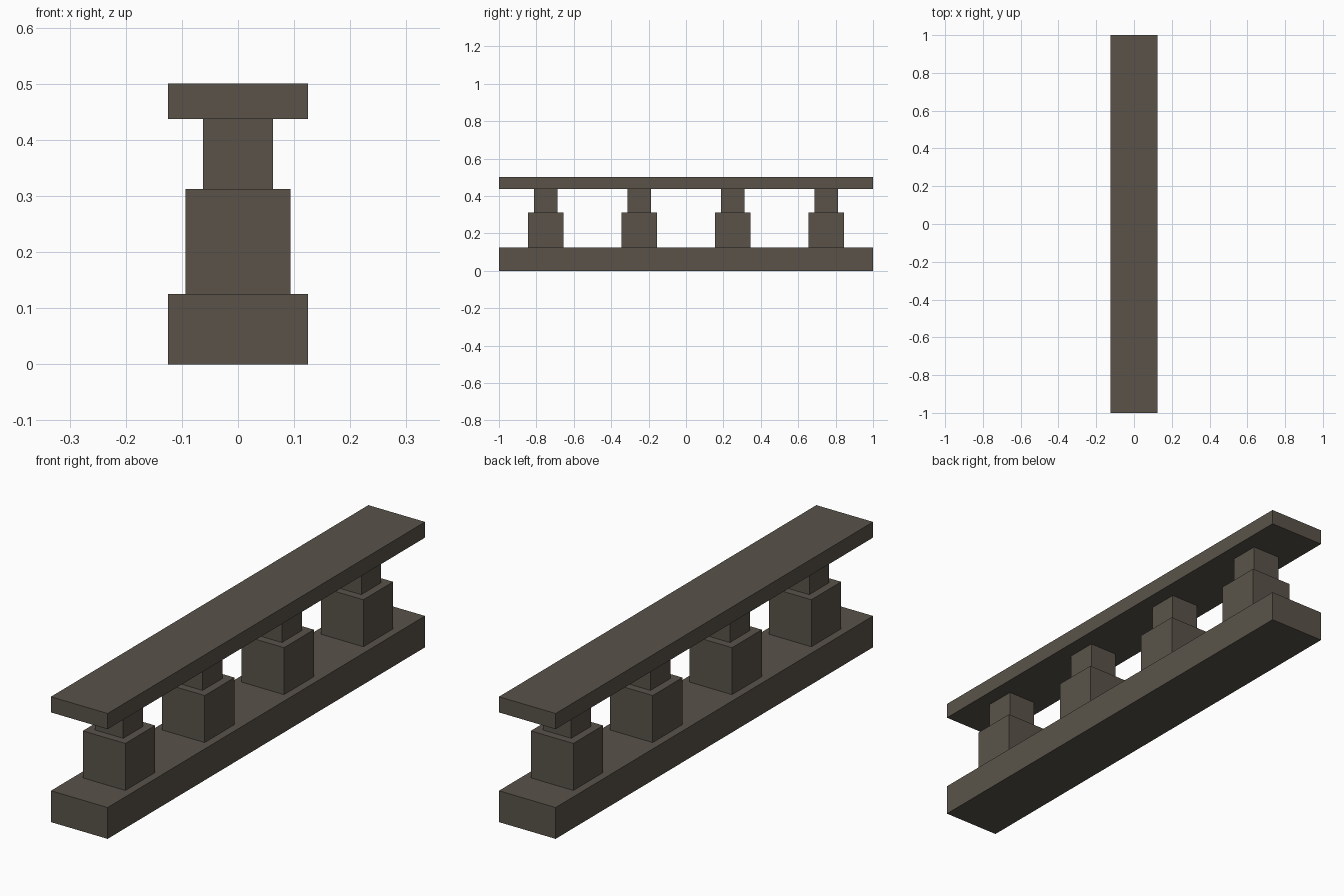
import bpy

if "Cube" in bpy.data.objects:
    bpy.data.objects.remove(bpy.data.objects["Cube"])

# Single stone colour
stone = bpy.data.materials.new("dark_stone")
stone.diffuse_color = (0.100, 0.086, 0.068, 1.0)
stone.use_nodes = True
stone.node_tree.nodes["Principled BSDF"].inputs["Base Color"].default_value = stone.diffuse_color


def box(name, half_x, half_y, z0, z1, y=0.0):
    bpy.ops.mesh.primitive_cube_add(size=1, location=(0, y, (z0 + z1) / 2))
    ob = bpy.context.object
    ob.name = name
    ob.scale = (2 * half_x, 2 * half_y, z1 - z0)
    bpy.ops.object.transform_apply(location=False, rotation=False, scale=True)
    ob.data.materials.append(stone)
    return ob


# Plinth and handrail
box("base_plinth", 0.125, 1.0, 0.0, 0.125)
box("top_rail", 0.125, 1.0, 0.4375, 0.5)

# Four stepped balusters
for i, y in enumerate((-0.75, -0.25, 0.25, 0.75), 1):
    box(f"baluster_block_{i}", 0.09375, 0.09375, 0.125, 0.3125, y)
    box(f"baluster_neck_{i}", 0.0625, 0.0625, 0.3125, 0.4375, y)
